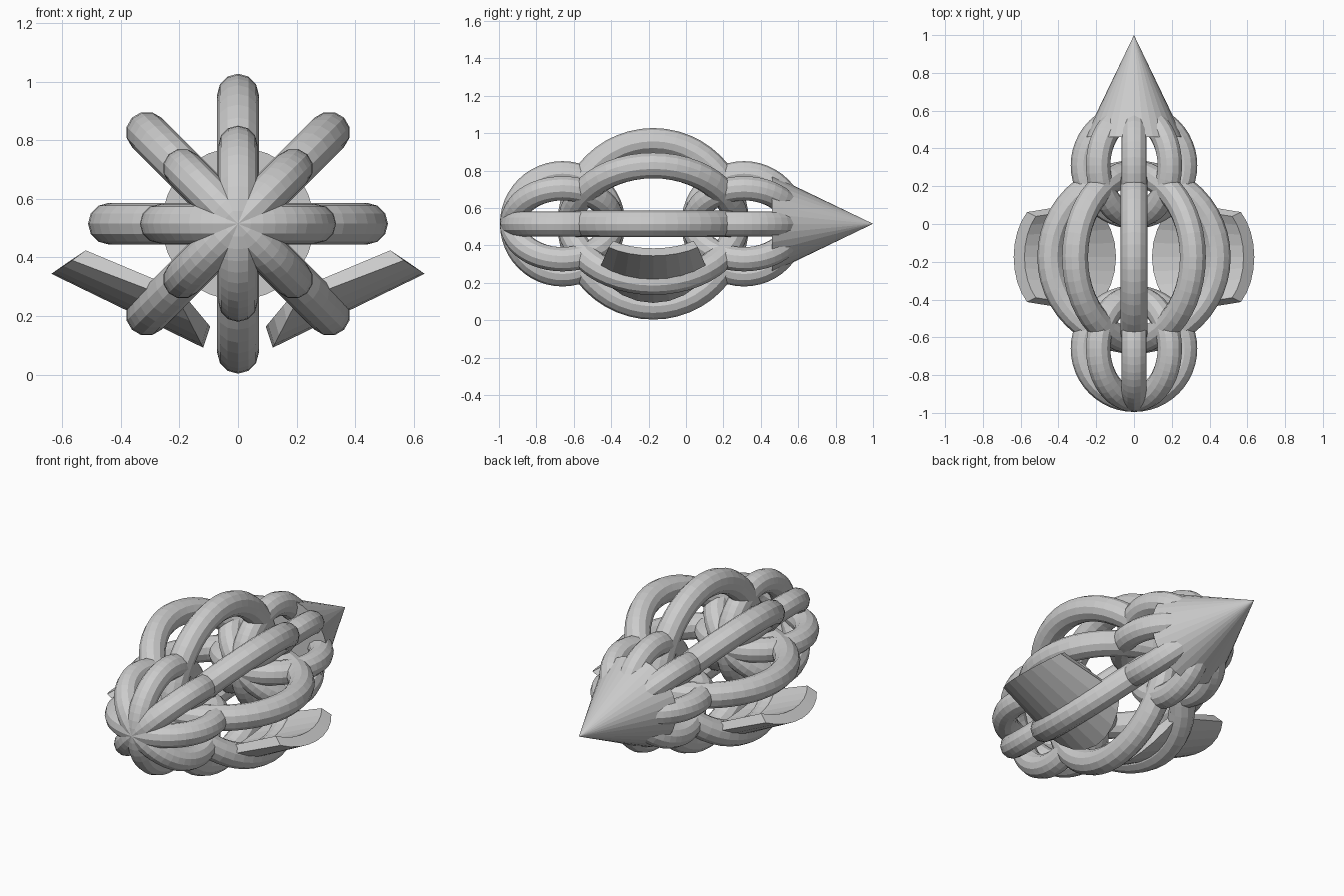
import bpy, bmesh, math

if "Cube" in bpy.data.objects:
    bpy.data.objects.remove(bpy.data.objects["Cube"])

ZC = 0.515     # height of the long axis
YC = -0.175    # middle of the large cage


# Cages: four tori sharing the y axis, turned in 45 degree steps
def cage(name, y, major, minor):
    for k in range(4):
        bpy.ops.mesh.primitive_torus_add(
            location=(0, y, ZC), rotation=(0, k * math.pi / 4, 0),
            major_radius=major, minor_radius=minor,
            major_segments=48, minor_segments=12)
        bpy.context.object.name = f"{name}_ring_{k + 1}"


cage("front_cage", -0.66, 0.268, 0.067)
cage("middle_cage", YC, 0.441, 0.071)
cage("rear_cage", 0.31, 0.268, 0.067)

# Pointed cone at the back
bpy.ops.mesh.primitive_cone_add(vertices=32, radius1=0.26, radius2=0, depth=0.54,
                                location=(0, 0.73, ZC), rotation=(-math.pi / 2, 0, 0))
bpy.context.object.name = "tail_cone"

# Curved side plates: arcs at the outer and inner ends, joined by flat strips
# each arc: (apex x, apex z), (corner x, corner z), half width
ARCS = [((0.637, 0.344), (0.566, 0.390), 0.238),   # outer face, outer end
        ((0.119, 0.092), (0.200, 0.250), 0.298),   # outer face, inner end
        ((0.095, 0.164), (0.200, 0.290), 0.265),   # inner face, inner end
        ((0.580, 0.384), (0.520, 0.424), 0.215)]   # inner face, outer end
STRIPS = 8
SPAN = math.radians(50)

bm = bmesh.new()
rows = []
for i in range(STRIPS + 1):
    a = SPAN * (2 * i / STRIPS - 1)
    f = (1 - math.cos(a)) / (1 - math.cos(SPAN))
    rows.append([bm.verts.new((p[0] + (c[0] - p[0]) * f,
                               YC + w * math.sin(a) / math.sin(SPAN),
                               p[1] + (c[1] - p[1]) * f)) for p, c, w in ARCS])
for r, s in zip(rows, rows[1:]):
    for j in range(4):
        k = (j + 1) % 4
        bm.faces.new((r[j], r[k], s[k], s[j]))
bm.faces.new(rows[0])
bm.faces.new(rows[-1])
bmesh.ops.recalc_face_normals(bm, faces=bm.faces)
mesh = bpy.data.meshes.new("side_plates")
bm.to_mesh(mesh)
bm.free()
plates = bpy.data.objects.new("side_plates", mesh)
bpy.context.collection.objects.link(plates)
plates.modifiers.new("mirror", 'MIRROR')
